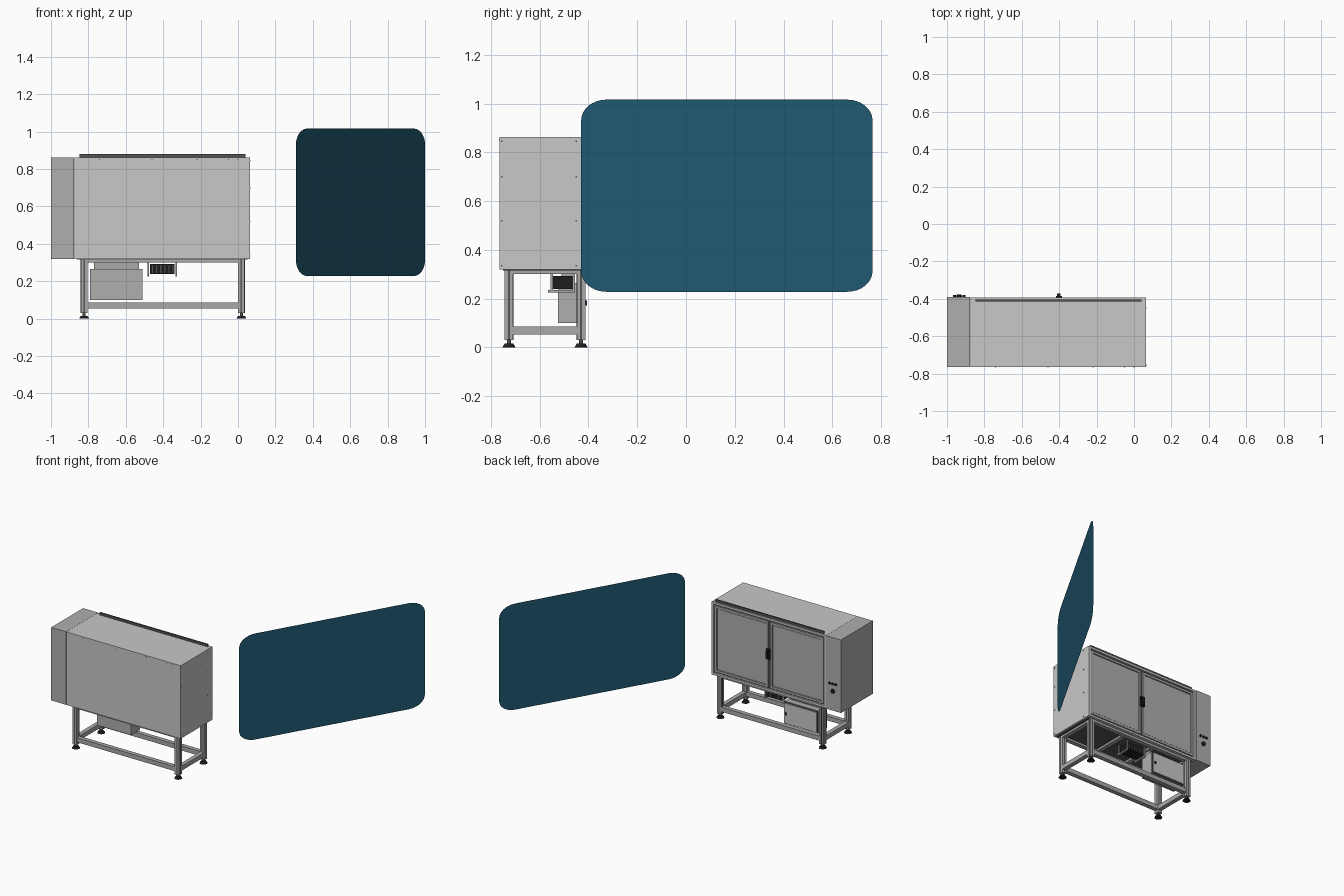
import bpy, bmesh, math
from mathutils import Vector

if "Cube" in bpy.data.objects:
    bpy.data.objects.remove(bpy.data.objects["Cube"])


def material(name, r, g, b):
    m = bpy.data.materials.new(name)
    m.diffuse_color = (r, g, b, 1)
    m.use_nodes = True
    m.node_tree.nodes["Principled BSDF"].inputs["Base Color"].default_value = m.diffuse_color
    return m


LIGHT = material("light grey sheet", 0.58, 0.58, 0.58)
GREY = material("warm grey sheet", 0.43, 0.43, 0.42)
ALU = material("aluminium", 0.40, 0.40, 0.39)
DARK = material("dark grey", 0.09, 0.09, 0.09)
BLACK = material("black", 0.012, 0.012, 0.012)
BLUE = material("deep blue", 0.015, 0.105, 0.175)


def finish(name, bm, mat):
    bmesh.ops.recalc_face_normals(bm, faces=bm.faces)
    me = bpy.data.meshes.new(name)
    bm.to_mesh(me)
    bm.free()
    me.materials.append(mat)
    ob = bpy.data.objects.new(name, me)
    bpy.context.collection.objects.link(ob)
    return ob


def box(name, x, y, z, mat):
    """Box from (min, max) pairs."""
    bm = bmesh.new()
    bmesh.ops.create_cube(bm, size=1)
    for v in bm.verts:
        v.co = [a + (c + 0.5) * (b - a) for c, (a, b) in zip(v.co, (x, y, z))]
    return finish(name, bm, mat)


def cylinder(name, loc, r1, r2, depth, mat, axis="Z", sides=24):
    bm = bmesh.new()
    bmesh.ops.create_cone(bm, cap_ends=True, segments=sides,
                          radius1=r1, radius2=r2, depth=depth)
    ob = finish(name, bm, mat)
    ob.location = loc
    if axis == "Y":
        ob.rotation_euler.x = -math.pi / 2
    for p in ob.data.polygons:
        p.use_smooth = len(p.vertices) == 4
    return ob


def border(name, x, y, z, w, mat):
    """Rectangular frame lying in the xz plane."""
    (x0, x1), (z0, z1) = x, z
    box(name + "_left", (x0, x0 + w), y, z, mat)
    box(name + "_right", (x1 - w, x1), y, z, mat)
    box(name + "_bottom", (x0 + w, x1 - w), y, (z0, z0 + w), mat)
    box(name + "_top", (x0 + w, x1 - w), y, (z1 - w, z1), mat)


# Main cabinet and control housing
box("cabinet_body", (-0.875, 0.065), (-0.765, -0.412), (0.32, 0.862), LIGHT)
box("control_housing", (-1.0, -0.876), (-0.765, -0.39), (0.32, 0.862), GREY)
border("door_surround", (-0.874, 0.065), (-0.412, -0.394), (0.32, 0.862), 0.016, LIGHT)
box("door_gap", (-0.858, 0.049), (-0.412, -0.408), (0.336, 0.846), DARK)
box("top_rail", (-0.847, 0.04), (-0.415, -0.403), (0.862, 0.879), DARK)
box("underside", (-0.86, 0.05), (-0.75, -0.42), (0.316, 0.32), DARK)

# Sliding doors with aluminium frames
for side, x0, x1 in (("left", -0.396, 0.043), ("right", -0.852, -0.412)):
    border(side + "_door_frame", (x0, x1), (-0.409, -0.397), (0.344, 0.836), 0.017, ALU)
    box(side + "_door_panel", (x0 + 0.021, x1 - 0.021), (-0.409, -0.401),
        (0.365, 0.815), GREY)

# Door handle
box("door_latch", (-0.418, -0.386), (-0.397, -0.385), (0.56, 0.635), BLACK)
box("door_handle", (-0.411, -0.393), (-0.385, -0.372), (0.57, 0.625), BLACK)

# Control buttons
for i in range(3):
    cylinder("button", (-0.96 + 0.025 * i, -0.386, 0.52), 0.008, 0.008, 0.012, BLACK, "Y", 16)
cylinder("main_switch", (-0.935, -0.385, 0.465), 0.016, 0.013, 0.014, BLACK, "Y")

# Panel screws
for z in (0.335, 0.52, 0.70, 0.845):
    for y in (-0.755, -0.45):
        box("side_screw", (0.065, 0.067), (y - 0.003, y + 0.003), (z - 0.003, z + 0.003), DARK)
for x in (-0.74, -0.46, -0.22, -0.05, 0.0):
    box("front_screw", (x - 0.003, x + 0.003), (-0.767, -0.765), (0.848, 0.853), DARK)

# Slotted legs with levelling feet
LEG_X = (-0.823, 0.018)
LEG_Y = (-0.726, -0.430)
H = 0.0175
for x in LEG_X:
    for y in LEG_Y:
        box("leg", (x - H, x + H), (y - H, y + H), (0.03, 0.32), ALU)
        s = H + 0.0008
        box("leg_slot_x", (x - s, x + s), (y - 0.004, y + 0.004), (0.031, 0.316), DARK)
        box("leg_slot_y", (x - 0.004, x + 0.004), (y - s, y + s), (0.031, 0.316), DARK)
        cylinder("foot_stem", (x, y, 0.02), 0.008, 0.008, 0.03, DARK, sides=12)
        cylinder("foot_pad", (x, y, 0.0075), 0.027, 0.018, 0.015, BLACK)

# Stand rails
for z0, z1 in ((0.053, 0.086), (0.301, 0.319)):
    for y in LEG_Y:
        box("long_rail", (LEG_X[0] + H, LEG_X[1] - H), (y - 0.016, y + 0.016), (z0, z1), ALU)
    for x in LEG_X:
        box("side_rail", (x - 0.016, x + 0.016), (LEG_Y[0] + H, LEG_Y[1] - H), (z0, z1), ALU)
for x in (-0.53, -0.28):
    box("cross_rail", (x - 0.016, x + 0.016), (LEG_Y[0] + H, LEG_Y[1] - H),
        (0.301, 0.319), ALU)

# Electrical cabinet under the body
box("electrical_cabinet", (-0.79, -0.51), (-0.525, -0.425), (0.10, 0.265), GREY)
box("electrical_cabinet_hanger", (-0.77, -0.53), (-0.51, -0.47), (0.265, 0.302), ALU)
box("electrical_door_gap", (-0.787, -0.513), (-0.425, -0.420), (0.103, 0.262), DARK)
box("electrical_door", (-0.782, -0.518), (-0.420, -0.412), (0.108, 0.257), LIGHT)
box("electrical_door_lock", (-0.538, -0.528), (-0.412, -0.407), (0.172, 0.192), BLACK)

# Black fan unit with its brackets
box("fan_unit", (-0.47, -0.34), (-0.548, -0.462), (0.24, 0.292), BLACK)
for i in range(6):
    x = -0.46 + 0.022 * i
    for y in (-0.548, -0.462):
        box("fan_fin", (x, x + 0.006), (y - 0.003, y + 0.003), (0.245, 0.287), DARK)
for x in (-0.485, -0.335):
    for y in (-0.555, -0.465):
        box("fan_bracket", (x, x + 0.01), (y, y + 0.01), (0.225, 0.305), ALU)
    box("fan_bracket_foot", (x, x + 0.01), (-0.565, -0.455), (0.225, 0.235), ALU)

# Free-standing rounded blue panel (single sheet)
start, end = Vector((0.31, -0.43)), Vector((1.0, 0.765))
length, zlo, zhi = (end - start).length, 0.228, 1.016
ru, rz = 0.12, 0.085
bm = bmesh.new()
verts = []
for k, (cu, cz) in enumerate(((length - ru, zhi - rz), (ru, zhi - rz),
                              (ru, zlo + rz), (length - ru, zlo + rz))):
    for i in range(9):
        a = math.pi / 2 * (k + i / 8)
        p = start.lerp(end, (cu + ru * math.cos(a)) / length)
        verts.append(bm.verts.new((p.x, p.y, cz + rz * math.sin(a))))
bm.faces.new(verts)
panel = finish("blue_panel", bm, BLUE)
if panel.data.polygons[0].normal.x < 0:
    panel.data.flip_normals()
